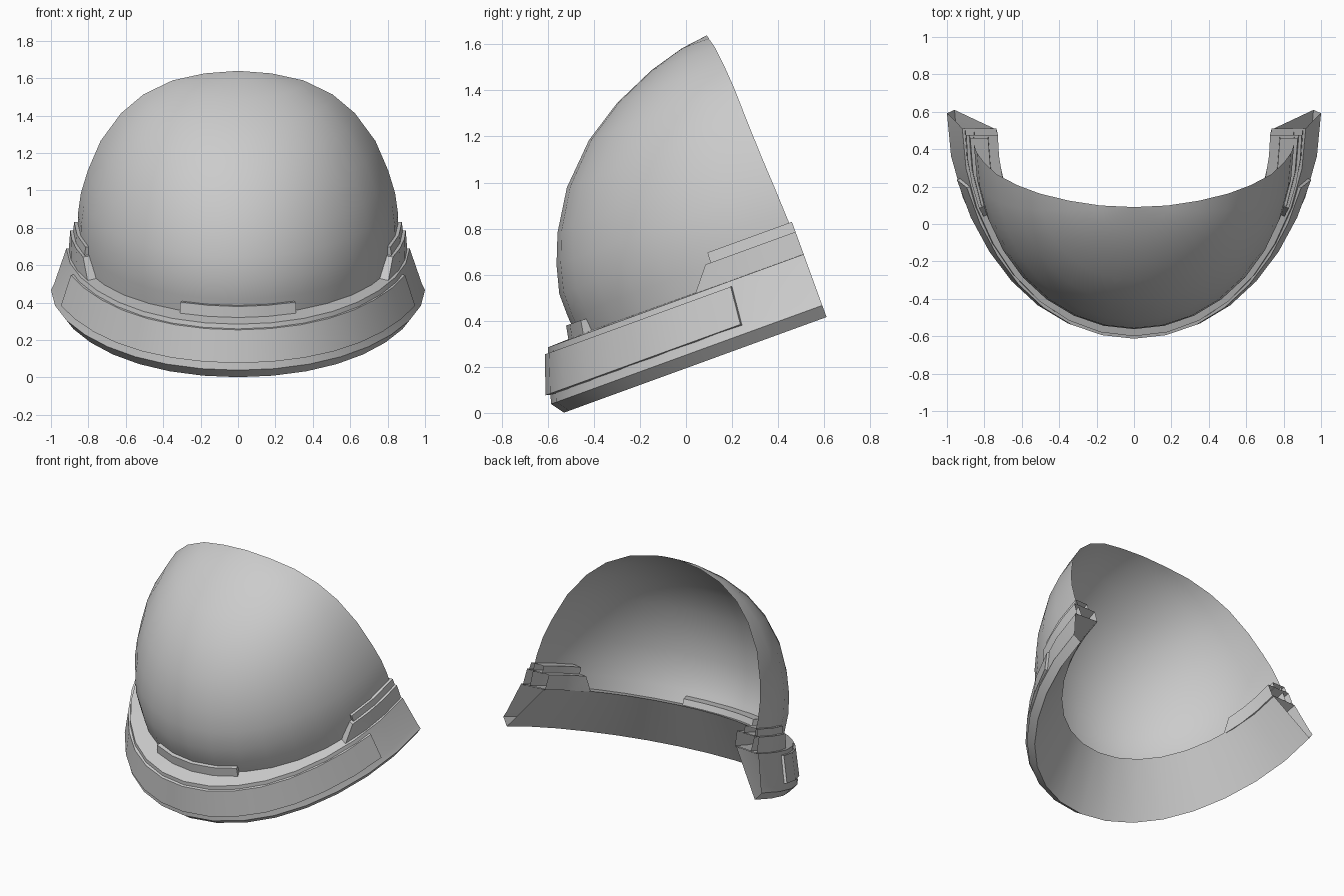
import bpy, bmesh, math
from mathutils import Matrix, Vector

if "Cube" in bpy.data.objects:
    bpy.data.objects.remove(bpy.data.objects["Cube"])

TILT = Matrix.Rotation(math.radians(20), 4, 'X')
BACK = 0.717          # back cutting plane in the untilted frame


def point(a, w, v, t, back=BACK, pinch=0):
    # point on a half-ellipse plan: a = forward radius, w = side radius
    x = w * math.sin(t) * (1 - pinch * math.sin(2 * t) ** 2 * abs(math.sin(t)))
    return TILT @ Vector((x, back - a * math.cos(t), v)) - Vector((0, 0, 0.004))


def finish(name, bm):
    bmesh.ops.remove_doubles(bm, verts=bm.verts, dist=1e-5)
    bmesh.ops.recalc_face_normals(bm, faces=bm.faces)
    me = bpy.data.meshes.new(name)
    bm.to_mesh(me)
    bm.free()
    ob = bpy.data.objects.new(name, me)
    bpy.context.collection.objects.link(ob)
    bpy.ops.object.select_all(action='DESELECT')
    ob.select_set(True)
    bpy.context.view_layer.objects.active = ob
    bpy.ops.object.shade_smooth_by_angle(angle=math.radians(30))
    return ob


def add_sweep(bm, profile, t0, t1, n, lean=0, pinch=0):
    # closed cross-section swept along the elliptical plan, angles in degrees;
    # the ends lying on the back plane (90 degrees) stay open
    v0 = min(p[2] for p in profile)
    rings = []
    for i in range(n + 1):
        ring = []
        for a, w, v in profile:
            start = t0 + math.copysign(lean * (v - v0), t1 - t0)
            t = math.radians(start + (t1 - start) * i / n)
            ring.append(bm.verts.new(point(a, w, v, t, pinch=pinch)))
        rings.append(ring)
    m = len(profile)
    for r, s in zip(rings, rings[1:]):
        for j in range(m):
            k = (j + 1) % m
            bm.faces.new((r[j], r[k], s[k], s[j]))
    for t, ring in ((t0, rings[0]), (t1, rings[-1])):
        if abs(t) < 89.9:
            bm.faces.new(ring)


def sweep(name, profile, t0, t1, n, pinch=0):
    bm = bmesh.new()
    add_sweep(bm, profile, t0, t1, n, pinch=pinch)
    return finish(name, bm)


def side_pair(name, profile, t0, n, lean=0):
    bm = bmesh.new()
    for s in (1, -1):
        add_sweep(bm, profile, s * t0, s * 90, n, lean)
    return finish(name, bm)


# Dome shell: (height, side radius, front position, back position)
levels = [(0.476, .855, -.328, .71), (0.57, .857, -.338, .707), (0.677, .856, -.339, .702),
          (0.80, .84, -.307, .697), (0.93, .803, -.255, .69), (1.10, .735, -.15, .684),
          (1.26, .625, .01, .68), (1.37, .505, .18, .672), (1.453, .35, .37, .662),
          (1.497, .18, .525, .65), (1.513, 0, .647, .647)]
bm = bmesh.new()
N = 16
rows = [[bm.verts.new(point(b - f, w, v, math.radians(-90 + 180 * i / N), b))
         for i in range(N + 1)] for v, w, f, b in levels]
for r, s in zip(rows, rows[1:]):
    for i in range(N):
        if s is rows[-1]:
            bm.faces.new((r[i], r[i + 1], s[0]))
        else:
            bm.faces.new((r[i], r[i + 1], s[i + 1], s[i]))
finish("dome_shell", bm)

# Flared rim band with a chamfered lower lip and an inner ledge
sweep("rim_band", [(1.182, .918, .476), (1.242, .983, .277), (1.253, 1.0, .24),
                   (1.213, .96, .186), (.92, .742, .485)], -90, 90, 16, pinch=.02)

# Raised strip wrapped round the band
sweep("raised_strip", [(1.205, .940, .452), (1.262, .996, .284),
                       (1.22, .96, .272), (1.17, .91, .452)], -73.3, 73.3, 14, pinch=.026)

# Front lug on top of the band
sweep("front_lug", [(1.088, .89, .47), (1.075, .88, .538),
                    (.97, .77, .525), (.97, .77, .475)], -20.5, 20.5, 4)

# Stepped side lugs at the open ends
side_pair("lower_side_lug", [(1.095, .905, .47), (1.085, .897, .58),
                             (.92, .728, .58), (.92, .735, .48)], 62.5, 3, lean=45)
side_pair("upper_side_lug", [(1.07, .882, .575), (1.065, .876, .626),
                             (.98, .78, .626), (.98, .78, .575)], 68.5, 2)
